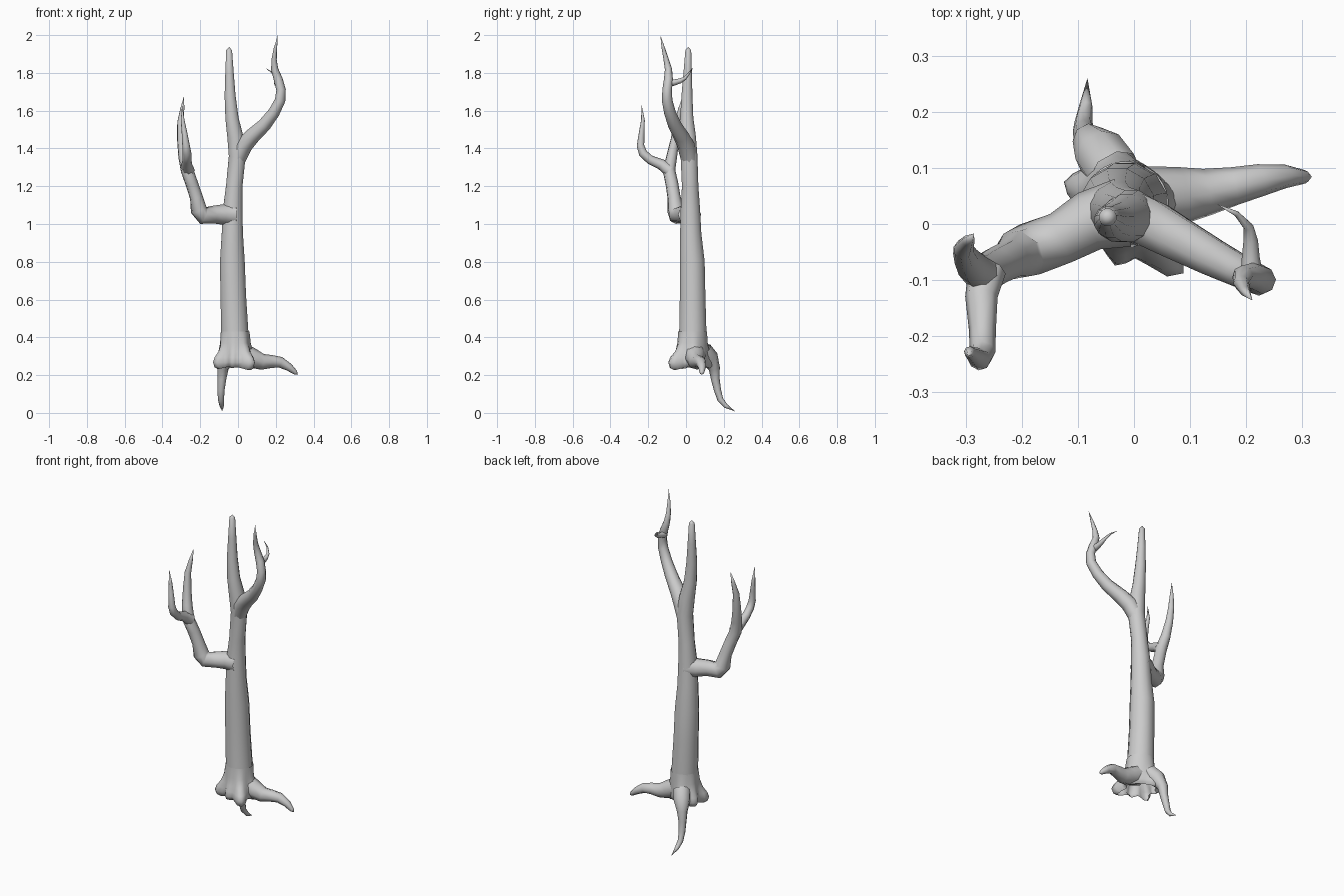
import bpy, bmesh, math
from mathutils import Vector


def finish(name, bm, recalc=True):
    if recalc:
        bmesh.ops.recalc_face_normals(bm, faces=bm.faces[:])
    for f in bm.faces:
        f.smooth = True
    me = bpy.data.meshes.new(name)
    bm.to_mesh(me)
    bm.free()
    ob = bpy.data.objects.new(name, me)
    bpy.context.collection.objects.link(ob)
    return ob


def bridge(bm, a, b):
    n = len(a)
    for i in range(n):
        bm.faces.new((a[i], a[(i + 1) % n], b[(i + 1) % n], b[i]))


def limb(name, path, sides=8):
    """Tapered tube through (x, y, z, radius) points, closed to a point at its end."""
    pts = [Vector(p[:3]) for p in path]
    bm = bmesh.new()
    prev, u = None, None
    for i, p in enumerate(path[:-1]):
        t = (pts[i + 1] - pts[i]).normalized()
        if i:
            t = (t + (pts[i] - pts[i - 1]).normalized()).normalized()
        if u is None:
            u = t.orthogonal()
        u = (u - t * u.dot(t)).normalized()
        v = t.cross(u)
        ring = []
        for k in range(sides):
            a = 2 * math.pi * k / sides
            ring.append(bm.verts.new(pts[i] + (u * math.cos(a) + v * math.sin(a)) * p[3]))
        if prev:
            bridge(bm, prev, ring)
        prev = ring
    tip = bm.verts.new(pts[-1])
    for k in range(sides):
        bm.faces.new((prev[k], prev[(k + 1) % sides], tip))
    return finish(name, bm)


# Trunk
limb("trunk", [
    (-.015, .035, .37, .076), (-.018, .036, .45, .074), (-.025, .035, .62, .070),
    (-.03, .033, .80, .068), (-.03, .025, .95, .058), (-.028, .023, 1.08, .053),
    (-.02, .022, 1.2, .045), (-.004, .016, 1.36, .046), (-.014, .01, 1.46, .044),
    (-.032, .004, 1.56, .036), (-.042, .005, 1.68, .030), (-.045, .009, 1.8, .023),
    (-.047, .012, 1.92, .016), (-.047, .013, 1.937, 0)], 12)

# Lobed, hollow root flare: (angle, extra reach, angular width)
lobes = [(5, .045, 22), (112, .045, 24), (160, .04, 18),
         (212, .06, 18), (262, .035, 16), (308, .085, 20)]
bm = bmesh.new()
prev, n = None, 36
for z, base, amp in [(.43, .076, 0), (.37, .078, .1), (.325, .078, .4),
                     (.295, .078, .8), (.268, .076, 1), (.245, .07, .95), (.235, .06, .8)]:
    ring = []
    for k in range(n):
        deg = 360 * k / n
        bump = sum(h * math.exp(-(((deg - a + 180) % 360 - 180) / w) ** 2) for a, h, w in lobes)
        r = base + amp * bump
        drop = .012 - .25 * bump if z < .25 else 0
        a = math.radians(deg)
        ring.append(bm.verts.new((-.015 + r * math.cos(a), .035 + r * math.sin(a), z + drop)))
    if prev:
        bridge(bm, ring, prev)
    prev = ring
finish("root_flare", bm, False)

# Long roots
limb("right_root", [
    (.02, .045, .315, .058), (.08, .05, .288, .052), (.13, .057, .27, .042),
    (.18, .068, .272, .034), (.225, .078, .268, .029), (.27, .085, .242, .021),
    (.305, .084, .213, .012), (.317, .084, .203, 0)])
limb("back_root", [
    (-.035, .09, .33, .05), (-.06, .125, .29, .048), (-.08, .15, .235, .030),
    (-.085, .155, .18, .023), (-.09, .167, .12, .019), (-.09, .182, .07, .016),
    (-.086, .21, .037, .012), (-.083, .26, .008, 0)])

# Lower left branch with its fork
limb("left_branch", [
    (-.02, .02, 1.05, .062), (-.08, .005, 1.05, .054), (-.13, -.025, 1.05, .047),
    (-.185, -.045, 1.045, .048), (-.208, -.055, 1.075, .045), (-.22, -.063, 1.14, .035),
    (-.245, -.075, 1.215, .034), (-.27, -.09, 1.285, .034), (-.288, -.075, 1.36, .029),
    (-.3, -.058, 1.45, .023), (-.304, -.045, 1.54, .018), (-.295, -.03, 1.61, .011),
    (-.285, -.017, 1.68, 0)])
limb("left_fork", [
    (-.262, -.085, 1.28, .034), (-.272, -.13, 1.315, .029), (-.27, -.19, 1.34, .024),
    (-.27, -.228, 1.375, .023), (-.275, -.241, 1.415, .020), (-.283, -.235, 1.48, .015),
    (-.293, -.228, 1.55, .010), (-.296, -.235, 1.63, 0)])

# Upper right branch with its twig
limb("right_branch", [
    (-.005, .018, 1.34, .044), (.03, .0, 1.415, .046), (.075, -.025, 1.465, .042),
    (.14, -.06, 1.525, .036), (.19, -.085, 1.59, .031), (.223, -.1, 1.655, .028),
    (.228, -.1, 1.71, .025), (.213, -.093, 1.765, .024), (.194, -.093, 1.82, .019),
    (.191, -.105, 1.87, .014), (.198, -.12, 1.93, .009), (.211, -.136, 2.0, 0)])
limb("right_twig", [
    (.21, -.09, 1.745, .020), (.208, -.06, 1.75, .016), (.208, -.03, 1.758, .013),
    (.204, -.005, 1.772, .009), (.183, .018, 1.8, .005), (.147, .036, 1.825, 0)])
